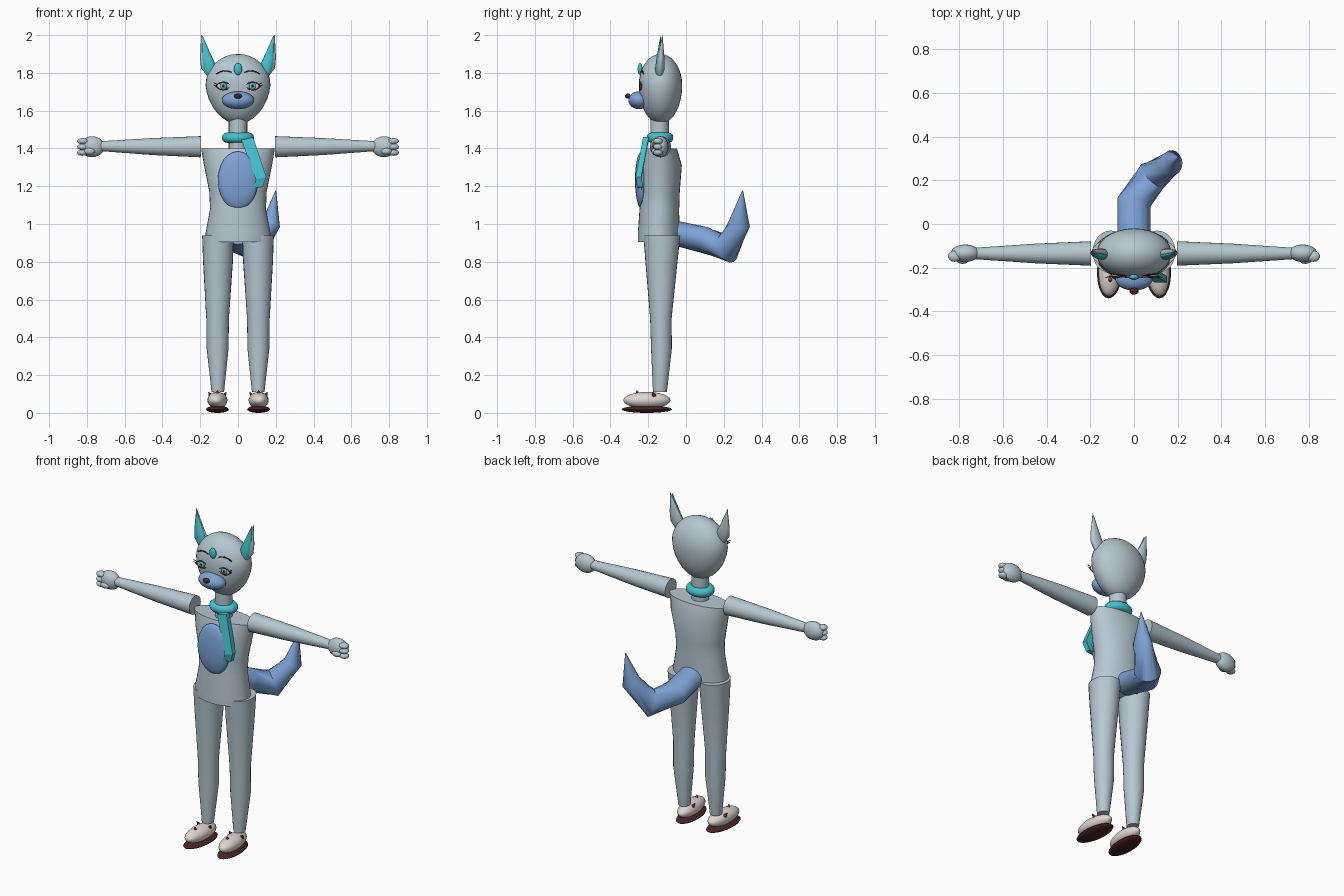
import bpy, bmesh, math
from mathutils import Vector

cube = bpy.data.objects.get("Cube")
if cube:
    bpy.data.objects.remove(cube, do_unlink=True)


def material(name, rgb):
    m = bpy.data.materials.new(name)
    m.use_nodes = True
    m.diffuse_color = (*rgb, 1)
    m.node_tree.nodes["Principled BSDF"].inputs["Base Color"].default_value = (*rgb, 1)
    return m


GREY = material("pale blue grey fur", (0.47, 0.58, 0.64))
BLUE = material("soft blue fur", (0.21, 0.37, 0.68))
TEAL = material("teal", (0.06, 0.54, 0.61))
WHITE = material("shoe white", (0.75, 0.68, 0.64))
SOLE = material("dark maroon", (0.07, 0.018, 0.018))
RED = material("brick red", (0.32, 0.04, 0.035))
BLACK = material("near black", (0.015, 0.012, 0.015))
BODY_Y = -0.135


def finish(name, bm, mat, angle=40):
    bmesh.ops.recalc_face_normals(bm, faces=bm.faces[:])
    me = bpy.data.meshes.new(name)
    bm.to_mesh(me)
    bm.free()
    me.materials.append(mat)
    ob = bpy.data.objects.new(name, me)
    bpy.context.collection.objects.link(ob)
    bpy.ops.object.select_all(action="DESELECT")
    ob.select_set(True)
    bpy.context.view_layer.objects.active = ob
    bpy.ops.object.shade_smooth_by_angle(angle=math.radians(angle))
    return ob


def ellipsoid(name, centre, radii, mat, turn=0, seg=24):
    bm = bmesh.new()
    bmesh.ops.create_uvsphere(bm, u_segments=seg, v_segments=seg // 2, radius=1)
    bmesh.ops.scale(bm, vec=radii, verts=bm.verts)
    ob = finish(name, bm, mat)
    ob.location = centre
    ob.rotation_euler.z = turn
    return ob


def loft(name, rings, mat, seg=24, angle=40, axis=None):
    """Skin ellipses (centre, side radius, other radius) set along a path."""
    bm = bmesh.new()
    pts = [Vector(r[0]) for r in rings]
    loops = []
    for i, (c, ra, rb) in enumerate(rings):
        if axis:
            d = Vector(axis)
        else:
            steps = [(pts[j + 1] - pts[j]).normalized()
                     for j in (i - 1, i) if 0 <= j < len(pts) - 1]
            d = sum(steps, Vector()).normalized()
        side = Vector((0, 1, 0)) if abs(d.x) > 0.95 else Vector((1, 0, 0))
        side = (side - d * side.dot(d)).normalized()
        other = d.cross(side)
        angles = [2 * math.pi * k / seg for k in range(seg)]
        loops.append([bm.verts.new(pts[i] + side * ra * math.cos(a) + other * rb * math.sin(a))
                      for a in angles])
    for a, b in zip(loops, loops[1:]):
        for k in range(seg):
            n = (k + 1) % seg
            bm.faces.new((a[k], a[n], b[n], b[k]))
    bm.faces.new(loops[0])
    bm.faces.new(loops[-1])
    return finish(name, bm, mat, angle)


def stroke(name, points, width, mat):
    """Thin painted line."""
    return loft(name, [(p, width, width) for p in points], mat, seg=6)


UP = (0, 0, 1)

# Torso, belly patch and neck
loft("torso", [((0, y, z), rx, ry) for z, y, rx, ry in (
    (0.905, -0.145, 0.168, 0.11), (0.95, -0.145, 0.172, 0.11), (1.08, -0.141, 0.148, 0.105),
    (1.17, -0.138, 0.152, 0.105), (1.31, -0.132, 0.18, 0.11), (1.4, -0.132, 0.195, 0.084))],
    GREY, seg=32, axis=UP)
ellipsoid("belly_patch", (0, -0.235, 1.232), (0.107, 0.035, 0.153), BLUE)
loft("neck", [((0, -0.14, 1.38), 0.049, 0.049), ((0, -0.14, 1.57), 0.049, 0.049)], GREY)

# Head: egg with a longer, narrower lower half
head = ellipsoid("head", (0, BODY_Y, 1.735), (0.172, 0.115, 0.165), GREY, seg=32)
for v in head.data.vertices:
    if v.co.z < 0:
        t = -v.co.z / 0.165
        v.co.x *= 1 - 0.1 * t
        v.co.z *= 1.24

# Muzzle, nose and forehead gem
ellipsoid("muzzle", (0, -0.25, 1.655), (0.086, 0.055, 0.047), BLUE)
ellipsoid("nose", (0, -0.307, 1.677), (0.021, 0.016, 0.014), SOLE, seg=16)
ellipsoid("forehead_gem", (0, -0.243, 1.82), (0.022, 0.013, 0.032), TEAL, seg=16)

# Scarf collar and hanging end
bm = bmesh.new()
grid = [[bm.verts.new(((0.058 + 0.027 * math.cos(v)) * math.cos(u),
                       (0.047 + 0.024 * math.cos(v)) * math.sin(u), 0.027 * math.sin(v)))
         for v in [2 * math.pi * j / 12 for j in range(12)]]
        for u in [2 * math.pi * i / 32 for i in range(32)]]
for i in range(32):
    for j in range(12):
        a, b = grid[i], grid[(i + 1) % 32]
        bm.faces.new((a[j], b[j], b[(j + 1) % 12], a[(j + 1) % 12]))
collar = finish("scarf_collar", bm, TEAL)
collar.location = (0, -0.138, 1.457)

bm = bmesh.new()
rows = []
for x0, z0, x1, z1, y in ((0.018, 1.445, 0.08, 1.46, -0.215), (0.095, 1.235, 0.15, 1.25, -0.255),
                          (0.078, 1.19, 0.13, 1.195, -0.245)):
    rows.append([bm.verts.new(p) for p in ((x0, y - 0.012, z0), (x1, y - 0.012, z1),
                                           (x1, y + 0.018, z1), (x0, y + 0.018, z0))])
for a, b in zip(rows, rows[1:]):
    for k in range(4):
        n = (k + 1) % 4
        bm.faces.new((a[k], a[n], b[n], b[k]))
bm.faces.new(rows[0])
bm.faces.new(rows[-1])
finish("scarf_end", bm, TEAL, 20)

# Tail: bent tube ending in a point
loft("tail", [((0, -0.07, 0.955), 0.075, 0.065), ((0.0, 0.1, 0.915), 0.078, 0.07),
              ((0.085, 0.22, 0.872), 0.075, 0.08), ((0.175, 0.282, 1.0), 0.05, 0.058),
              ((0.2, 0.3, 1.178), 0.002, 0.002)], BLUE, seg=16, angle=50)

for s, label in ((1, "left"), (-1, "right")):
    # Leg
    loft(label + "_leg", [((s * x, y, z), rx, ry) for z, x, y, rx, ry in (
        (0.11, 0.107, -0.138, 0.033, 0.037), (0.34, 0.108, -0.13, 0.058, 0.055),
        (0.5, 0.108, -0.133, 0.06, 0.057), (0.8, 0.106, -0.13, 0.079, 0.085),
        (0.94, 0.106, -0.128, 0.084, 0.098))], GREY, axis=UP)

    # Shoe, sole and spikes
    turn = s * 0.07
    ellipsoid(label + "_shoe", (s * 0.109, -0.207, 0.067), (0.053, 0.125, 0.044), WHITE, turn)
    ellipsoid(label + "_sole", (s * 0.109, -0.207, 0.019), (0.06, 0.134, 0.019), SOLE, turn)
    for n, (x, y, z, dx) in enumerate(((0, -0.255, 0.1, 0), (0.034, -0.17, 0.09, 0.014),
                                       (-0.034, -0.17, 0.09, -0.014))):
        base = Vector((s * 0.109 + x, y, z))
        loft(f"{label}_shoe_spike_{n}", [(base, 0.013, 0.013),
             (base + Vector((dx, -0.006, 0.021)), 0.001, 0.001)], RED, seg=8)

    # Arm with flat shoulder end
    loft(label + "_arm", [((s * x, BODY_Y, z), r, r) for x, z, r in (
        (0.197, 1.409, 0.056), (0.45, 1.41, 0.045), (0.73, 1.412, 0.026))], GREY)

    # Hand with curled fingers
    ellipsoid(label + "_hand", (s * 0.773, -0.134, 1.409), (0.066, 0.04, 0.055), GREY)
    for n, z in enumerate((1.438, 1.408, 1.378)):
        ellipsoid(f"{label}_finger_{n}", (s * 0.822, -0.148, z), (0.031, 0.026, 0.017), GREY, seg=14)
    ellipsoid(label + "_thumb", (s * 0.785, -0.165, 1.385), (0.03, 0.018, 0.018), GREY, seg=14)

    # Ear shell and coloured inner ear
    shape = ((1.785, 0.15, 0.014, 0.012), (1.825, 0.152, 0.044, 0.023),
             (1.88, 0.168, 0.033, 0.018), (2.0, 0.194, 0.001, 0.001))
    loft(label + "_ear", [((s * x, -0.137 + (z - 1.8) * 0.06, z), rx, ry)
                          for z, x, rx, ry in shape], GREY, seg=16, axis=UP)
    loft(label + "_inner_ear", [((s * (x - 0.006), -0.147 + (z - 1.8) * 0.06, z - 0.004),
                                 rx * 0.85, ry * 0.8) for z, x, rx, ry in shape],
         TEAL, seg=16, axis=UP)

    # Eye layers, lash lines and brow
    eye = (s * 0.077, 1.73)
    for part, rx, rz, y, mat in (("eye_white", 0.038, 0.021, -0.238, WHITE),
                                 ("iris_rim", 0.021, 0.021, -0.2405, RED),
                                 ("iris", 0.018, 0.018, -0.242, TEAL),
                                 ("pupil", 0.008, 0.01, -0.244, BLACK)):
        ellipsoid(f"{label}_{part}", (eye[0], y, eye[1]), (rx, 0.005, rz), mat, seg=16)
    for part, lift, mat in (("upper_lash", 0.022, BLACK), ("lower_lash", -0.021, RED)):
        stroke(f"{label}_{part}", [(eye[0] + s * 0.042 * t, -0.243, eye[1] + lift * (1 - t * t))
                                   for t in (-1, -0.5, 0, 0.5, 1)], 0.0028, mat)
    for n in range(2):
        stroke(f"{label}_lash_{n}", [(s * 0.108, -0.24, 1.738 - n * 0.012),
                                     (s * 0.13, -0.245, 1.748 - n * 0.012)], 0.002, BLACK)
    stroke(label + "_brow", [(s * (0.035 + 0.08 * t), -0.238 + 0.012 * t,
                              1.803 + 0.012 * math.sin(math.pi * t) - 0.008 * t)
                             for t in (0, 0.25, 0.5, 0.75, 1)], 0.0035, SOLE)
